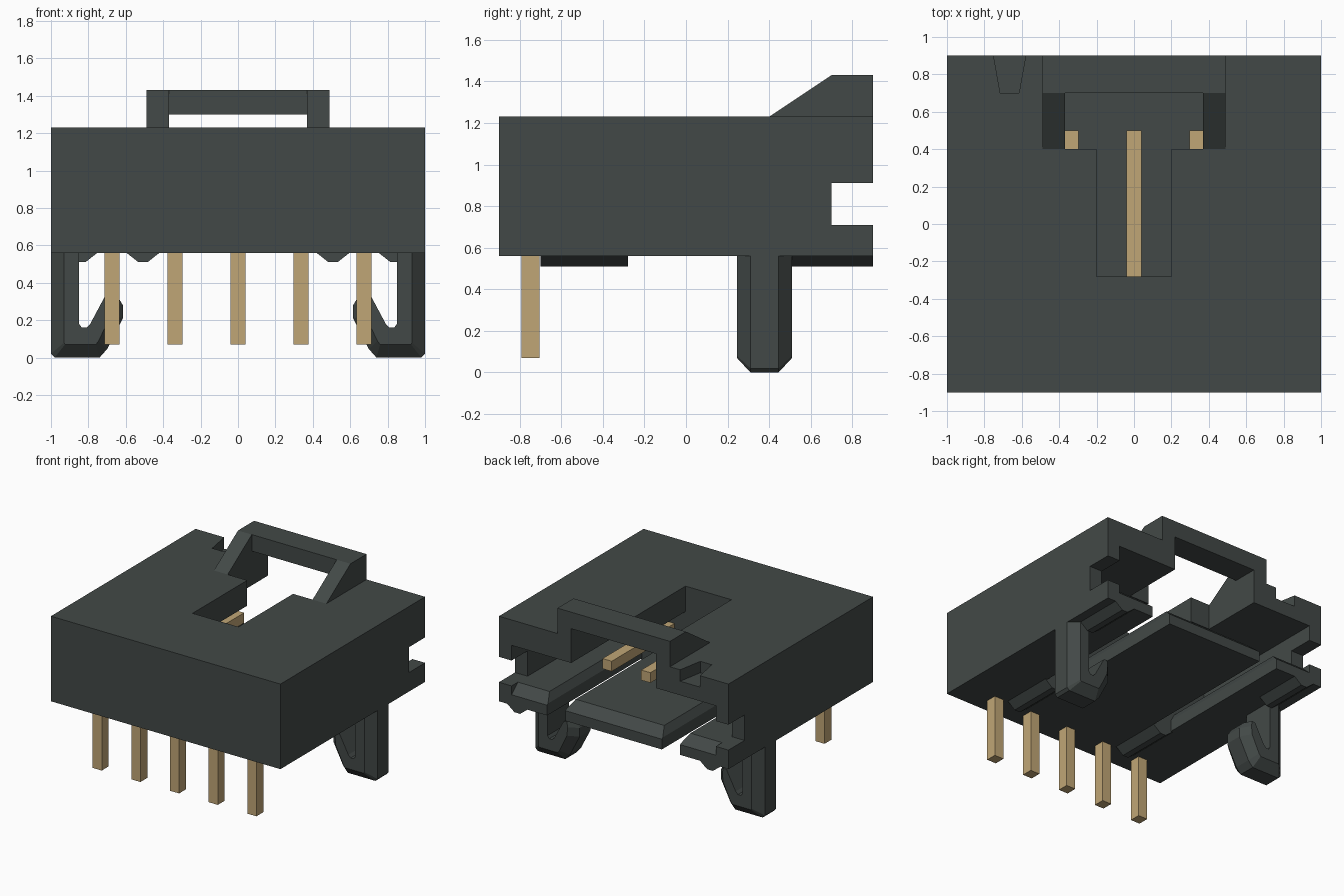
import bpy, bmesh
from mathutils import Vector

if "Cube" in bpy.data.objects:
    bpy.data.objects.remove(bpy.data.objects["Cube"], do_unlink=True)


def material(name, rgb):
    m = bpy.data.materials.new(name)
    m.use_nodes = True
    m.diffuse_color = (*rgb, 1)
    m.node_tree.nodes["Principled BSDF"].inputs["Base Color"].default_value = (*rgb, 1)
    return m


PLASTIC = material("charcoal plastic", (0.055, 0.066, 0.063))
BRASS = material("tan metal", (0.53, 0.38, 0.18))


def loft(name, rings, mat):
    """Closed solid through rings of matching points."""
    bm = bmesh.new()
    vs = [[bm.verts.new(p) for p in r] for r in rings]
    n = len(vs[0])
    for a, b in zip(vs, vs[1:]):
        for i in range(n):
            j = (i + 1) % n
            bm.faces.new((a[i], a[j], b[j], b[i]))
    bm.faces.new(vs[0][::-1])
    bm.faces.new(vs[-1])
    bmesh.ops.recalc_face_normals(bm, faces=bm.faces)
    me = bpy.data.meshes.new(name)
    bm.to_mesh(me)
    bm.free()
    me.materials.append(mat)
    ob = bpy.data.objects.new(name, me)
    bpy.context.collection.objects.link(ob)
    return ob


def along_y(name, xz, y0, y1, mat=PLASTIC):
    return loft(name, [[(x, y, z) for x, z in xz] for y in (y0, y1)], mat)


def along_x(name, yz, x0, x1, mat=PLASTIC):
    return loft(name, [[(x, y, z) for y, z in yz] for x in (x0, x1)], mat)


def box(name, x0, x1, y0, y1, z0, z1, mat=PLASTIC):
    return along_y(name, [(x0, z0), (x1, z0), (x1, z1), (x0, z1)], y0, y1, mat)


def cut(target, cutter):
    cutter.hide_render = True
    mod = target.modifiers.new("cut", "BOOLEAN")
    mod.operation = "DIFFERENCE"
    mod.solver = "EXACT"
    mod.object = cutter
    bpy.context.view_layer.objects.active = target
    bpy.ops.object.modifier_apply(modifier=mod.name)
    bpy.data.objects.remove(cutter, do_unlink=True)


# Housing with a mating cavity open at the back
body = box("housing", -1, 1, -0.9, 0.9, 0.56, 1.23)
cut(body, box("cavity_cutter", -0.89, 0.89, -0.28, 1.0, 0.71, 1.03))
# T-shaped opening in the roof
T = [(-0.2, -0.28), (0.2, -0.28), (0.2, 0.4), (0.37, 0.4),
     (0.37, 1.0), (-0.37, 1.0), (-0.37, 0.4), (-0.2, 0.4)]
cut(body, loft("roof_cutter", [[(x, y, z) for x, y in T] for z in (0.9, 1.4)], PLASTIC))
# Side notches
cut(body, box("notch_cutter", -1.1, 1.1, 0.7, 1.0, 0.71, 0.91))
# Chamfered lead-in on the floor's back edge
cut(body, along_x("lead_in_cutter", [(0.81, 0.72), (0.91, 0.632), (0.95, 0.72)], -0.89, 0.89))
# Floor slots with chamfered upper edges
for s in (-1, 1):
    cut(body, along_y("slot_cutter",
                      [(s * x, z) for x, z in [(0.42, 0.5), (0.42, 0.65), (0.38, 0.72),
                                               (0.62, 0.72), (0.58, 0.65), (0.58, 0.5)]],
                      -0.28, 1.0))
# First-pin mark on the roof
MARK = [(-0.715, 0.7), (-0.615, 0.7), (-0.57, 0.95), (-0.76, 0.95)]
cut(body, loft("mark_cutter", [[(x, y, z) for x, y in MARK] for z in (1.14, 1.3)], PLASTIC))

# Latch bridge over the opening
box("latch_bar", -0.38, 0.38, 0.7, 0.9, 1.3, 1.43)
RAMP = [(0.4, 1.23), (0.7, 1.43), (0.9, 1.43), (0.9, 1.22), (0.4, 1.22)]

# Leg outline and its narrower end outline, as (x, z)
LEG = [(1.0, 0.57), (1.0, 0.02), (0.98, 0.0), (0.74, 0.0), (0.70, 0.045), (0.615, 0.21),
       (0.615, 0.28), (0.65, 0.335), (0.71, 0.33), (0.79, 0.18), (0.81, 0.16),
       (0.835, 0.16), (0.85, 0.18), (0.85, 0.57)]
LEG_END = [(0.93, 0.57), (0.93, 0.08), (0.925, 0.07), (0.76, 0.07), (0.745, 0.09), (0.68, 0.225),
           (0.675, 0.29), (0.68, 0.335), (0.71, 0.33)] + LEG[9:]
RIB = [(-0.088, 0.565), (-0.088, 0.56), (-0.025, 0.51), (0.025, 0.51), (0.088, 0.56), (0.088, 0.565)]

for s, side in ((1, "left"), (-1, "right")):
    along_x(side + "_latch_ramp", RAMP, s * 0.37, s * 0.49)
    loft(side + "_leg", [[(s * x, y, z) for x, z in prof] for prof, y in
                         ((LEG_END, 0.245), (LEG, 0.31), (LEG, 0.445), (LEG_END, 0.51))], PLASTIC)
    # Standoff ribs under the floor
    along_y(side + "_front_rib", [(s * 0.508 + x, z) for x, z in RIB], -0.7, -0.28)
    along_y(side + "_back_rib", [(s * 0.84 + x, z) for x, z in RIB], 0.51, 0.9)

# Right-angle pins
for i in range(5):
    x = (i - 2) * 0.337
    elbow = [(-0.79, 0.07), (-0.705, 0.07), (-0.705, 0.83), (0.5, 0.83), (0.5, 0.91), (-0.79, 0.91)]
    along_x("pin_%d" % (i + 1), elbow, x - 0.04, x + 0.04, BRASS)
